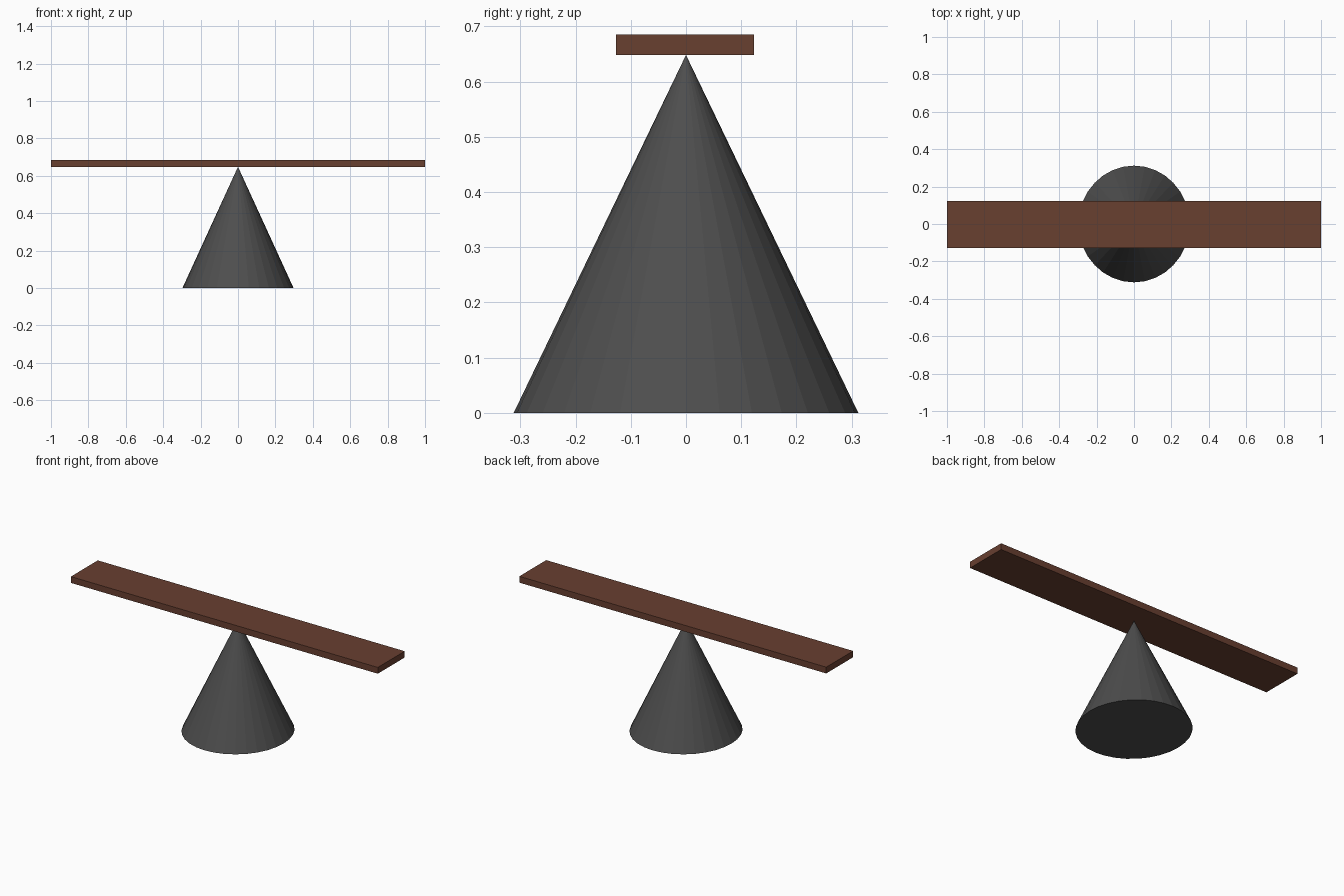
import bpy

if "Cube" in bpy.data.objects:
    bpy.data.objects.remove(bpy.data.objects["Cube"])

CONE_HEIGHT = 0.648
PLANK_SIZE = (2.0, 0.25, 0.037)


def paint(obj, name, color):
    mat = bpy.data.materials.new(name)
    mat.diffuse_color = (*color, 1.0)
    mat.use_nodes = True
    mat.node_tree.nodes["Principled BSDF"].inputs["Base Color"].default_value = mat.diffuse_color
    obj.data.materials.append(mat)


# Fulcrum: flat-shaded cone, slightly narrower in x than in y
bpy.ops.mesh.primitive_cone_add(vertices=32, radius1=0.312, radius2=0,
                                depth=CONE_HEIGHT, location=(0, 0, CONE_HEIGHT / 2))
fulcrum = bpy.context.object
fulcrum.name = "fulcrum"
fulcrum.scale.x = 0.297 / 0.312
paint(fulcrum, "dark_grey", (0.075, 0.075, 0.075))

# Plank: balanced on the tip of the cone
bpy.ops.mesh.primitive_cube_add(size=1, location=(0, -0.002, CONE_HEIGHT + PLANK_SIZE[2] / 2))
plank = bpy.context.object
plank.name = "plank"
plank.scale = PLANK_SIZE
paint(plank, "brown_wood", (0.14, 0.05, 0.03))
